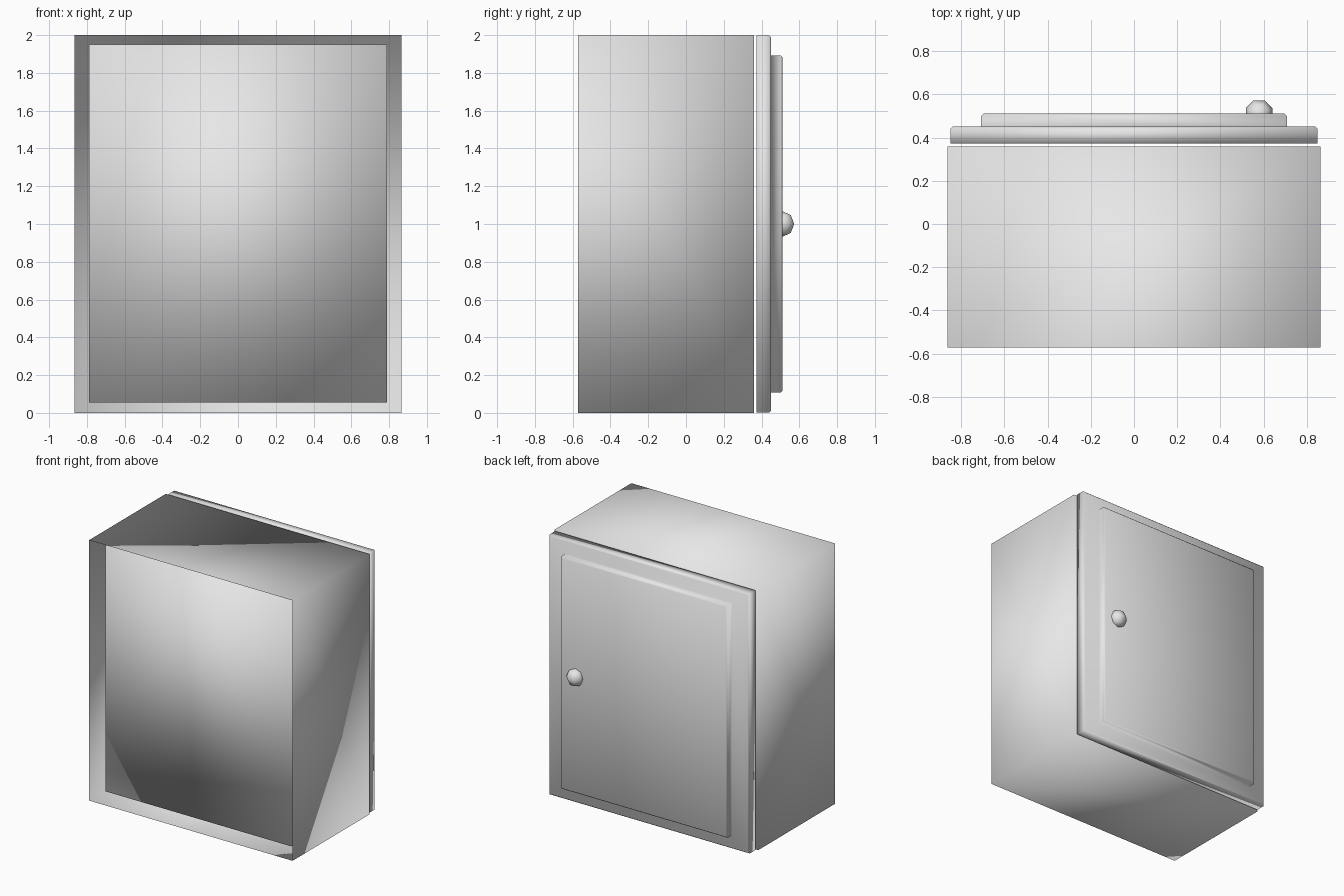
import bpy
import bmesh
from mathutils import Matrix, Vector
from math import radians

cube = bpy.data.objects.get("Cube")
if cube:
    bpy.data.objects.remove(cube, do_unlink=True)

# Single painted-metal colour
GREY = (0.8, 0.8, 0.8, 1.0)
paint = bpy.data.materials.new("light_grey")
paint.use_nodes = True
paint.diffuse_color = GREY
paint.node_tree.nodes["Principled BSDF"].inputs["Base Color"].default_value = GREY


def finish(bm, name):
    """Turn a bmesh into a smooth-shaded, painted object."""
    mesh = bpy.data.meshes.new(name)
    for face in bm.faces:
        face.smooth = True
    bm.to_mesh(mesh)
    bm.free()
    mesh.materials.append(paint)
    obj = bpy.data.objects.new(name, mesh)
    bpy.context.collection.objects.link(obj)


def box(low, high):
    """A bmesh box spanning two opposite corners."""
    low, high = Vector(low), Vector(high)
    bm = bmesh.new()
    matrix = Matrix.Translation((low + high) / 2) @ Matrix.Diagonal((*(high - low), 1))
    bmesh.ops.create_cube(bm, size=1, matrix=matrix)
    return bm


# Thin-walled cabinet shell, open at -y
bm = box((-0.865, -0.573, 0), (0.865, 0.359, 2))
opening = min(bm.faces, key=lambda f: f.calc_center_median().y)
bmesh.ops.delete(bm, geom=[opening], context='FACES_ONLY')
finish(bm, "cabinet_shell")

# Inner box standing clear of the shell walls, set back from the opening
finish(box((-0.79, -0.48, 0.055), (0.79, 0.3, 1.95)), "inner_box")

# Door slab with a raised panel grown from its face, rims softened
bm = box((-0.851, 0.372, 0.002), (0.851, 0.451, 1.997))
face = max(bm.faces, key=lambda f: f.calc_center_median().y)
rims = list(face.edges)
bmesh.ops.inset_individual(bm, faces=[face], thickness=0.1)
for v in face.verts:
    v.co.x = 0.708 if v.co.x > 0 else -0.708
    v.co.z = 1.892 if v.co.z > 1 else 0.107
raised = bmesh.ops.extrude_discrete_faces(bm, faces=[face])["faces"][0]
bmesh.ops.translate(bm, verts=raised.verts, vec=(0, 0.06, 0))
rims += list(raised.edges)
bmesh.ops.bevel(bm, geom=rims, offset=0.01, segments=1, profile=0.5, affect='EDGES')
bmesh.ops.recalc_face_normals(bm, faces=bm.faces[:])
finish(bm, "door")

# Faceted door knob, half sunk into the panel
bm = bmesh.new()
bmesh.ops.create_uvsphere(
    bm, u_segments=8, v_segments=4, radius=0.067,
    matrix=Matrix.Translation((0.58, 0.511, 1.0)) @ Matrix.Rotation(radians(22.5), 4, 'Z'))
finish(bm, "door_knob")
